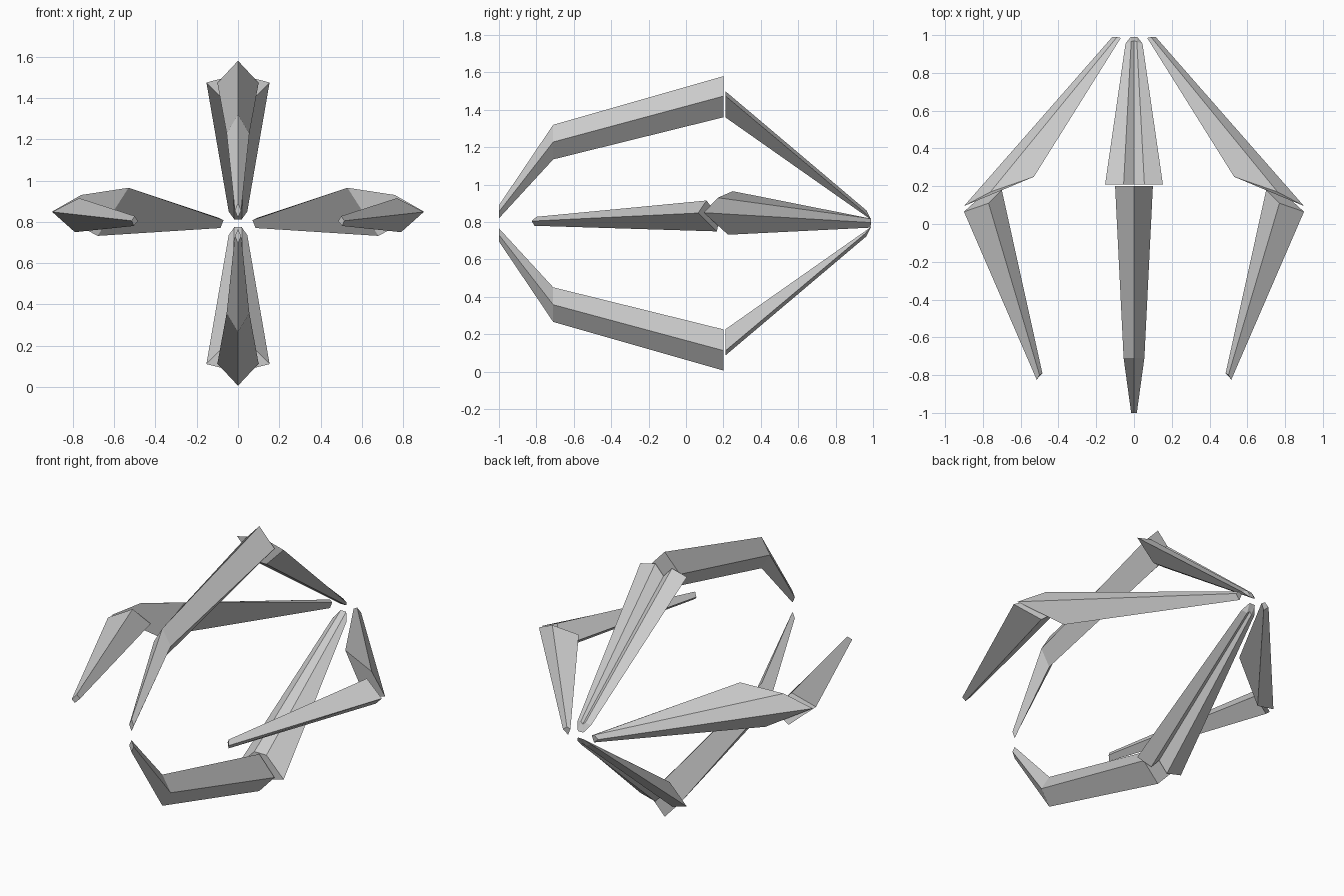
import bpy, bmesh

if "Cube" in bpy.data.objects:
    bpy.data.objects.remove(bpy.data.objects["Cube"])

MID = 0.793  # height of the plane between upper and lower arms


def loft(name, rings):
    """Skin a list of equal-length point rings and cap both ends."""
    bm = bmesh.new()
    vs = [[bm.verts.new(p) for p in r] for r in rings]
    n = len(vs[0])
    for a, b in zip(vs, vs[1:]):
        for i in range(n):
            j = (i + 1) % n
            bm.faces.new((a[i], a[j], b[j], b[i]))
    bm.faces.new(vs[0])
    bm.faces.new(vs[-1])
    bmesh.ops.triangulate(bm, faces=[f for f in bm.faces if len(f.verts) > 4])
    bmesh.ops.recalc_face_normals(bm, faces=bm.faces)
    me = bpy.data.meshes.new(name)
    bm.to_mesh(me)
    bm.free()
    ob = bpy.data.objects.new(name, me)
    bpy.context.collection.objects.link(ob)


def flip_z(rings):
    return [[(x, y, 2 * MID - z) for x, y, z in r] for r in rings]


def flip_x(rings):
    return [[(-x, y, z) for x, y, z in r] for r in rings]


def diamond(y, top, mid, low, w):
    return [(0, y, top), (w, y, mid), (0, y, low), (-w, y, mid)]


def grooved(ridge, tip, inner, groove):
    """Symmetric section: grooved outside, wide tips, narrow inside."""
    half = [ridge, tip, inner]
    return half + [(-x, y, z) for x, y, z in reversed(half)] + [groove]


# upper and lower bent front claws
claw = [diamond(0.2, 1.58, 1.473, 1.36, 0.1),
        diamond(-0.71, 1.32, 1.228, 1.135, 0.055),
        diamond(-1.0, 0.89, 0.855, 0.82, 0.015)]

# upper and lower rear arms with a groove along the outside
rear = [grooved((0.055, 0.21, 1.5), (0.153, 0.21, 1.475), (0.04, 0.21, 1.36), (0, 0.21, 1.44)),
        grooved((0.015, 0.965, 0.862), (0.045, 0.955, 0.85), (0.018, 0.99, 0.812), (0, 0.97, 0.85))]

for side, f in (("upper", lambda r: r), ("lower", flip_z)):
    loft(side + "_front_claw", f(claw))
    loft(side + "_rear_arm", f(rear))

# side front claws: straight tapered diamonds
side_claw = [[(0.77, 0.11, 0.915), (0.9, 0.065, 0.848), (0.79, 0.165, 0.75), (0.7, 0.18, 0.82)],
             [(0.5, -0.8, 0.828), (0.515, -0.825, 0.805), (0.505, -0.81, 0.78), (0.485, -0.79, 0.803)]]

# side rear arms: broad asymmetric blades
side_rear = [[(0.53, 0.25, 0.965), (0.76, 0.17, 0.93), (0.9, 0.095, 0.85), (0.68, 0.225, 0.732)],
             [(0.07, 0.985, 0.808), (0.09, 0.99, 0.818), (0.115, 0.99, 0.797), (0.085, 0.985, 0.77)]]

for side, f in (("right", lambda r: r), ("left", flip_x)):
    loft(side + "_front_claw", f(side_claw))
    loft(side + "_rear_arm", f(side_rear))
